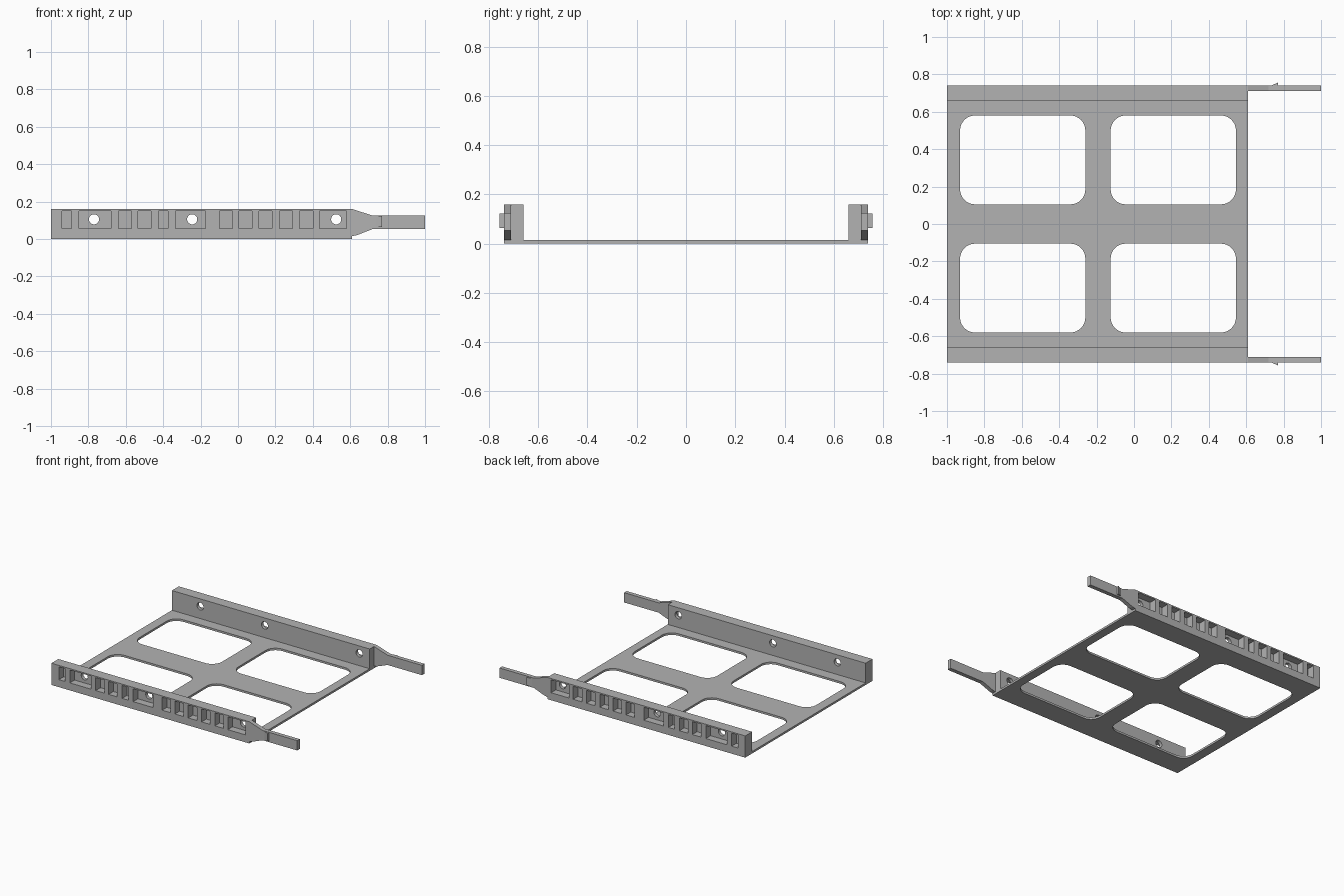
import bpy, bmesh, math
from mathutils import Vector

cube = bpy.data.objects.get("Cube")
if cube:
    bpy.data.objects.remove(cube, do_unlink=True)

grey = bpy.data.materials.new("grey plastic")
grey.use_nodes = True
colour = (0.45, 0.45, 0.45, 1)
grey.diffuse_color = colour
grey.node_tree.nodes["Principled BSDF"].inputs["Base Color"].default_value = colour


def prism(bm, points, low, high, axis):
    """Extrude a 2D outline: (x, y) along z, or (x, z) along y."""
    def place(p, d):
        return (p[0], p[1], d) if axis == "z" else (p[0], d, p[1])
    bottom = [bm.verts.new(place(p, low)) for p in points]
    top = [bm.verts.new(place(p, high)) for p in points]
    bm.faces.new(bottom)
    bm.faces.new(top[::-1])
    for i in range(len(points)):
        j = (i + 1) % len(points)
        bm.faces.new((bottom[i], top[i], top[j], bottom[j]))


def rect(x0, x1, y0, y1):
    return [(x0, y0), (x1, y0), (x1, y1), (x0, y1)]


def rounded_rect(x0, x1, y0, y1, r, steps=8):
    corners = [(x1 - r, y1 - r), (x0 + r, y1 - r), (x0 + r, y0 + r), (x1 - r, y0 + r)]
    return [(cx + r * math.cos(a), cy + r * math.sin(a))
            for k, (cx, cy) in enumerate(corners)
            for a in (math.pi / 2 * (k + s / steps) for s in range(steps + 1))]


def circle(x, z, r, n=32):
    return [(x + r * math.cos(math.tau * i / n), z + r * math.sin(math.tau * i / n))
            for i in range(n)]


def make(name, prisms):
    bm = bmesh.new()
    for p in prisms:
        prism(bm, *p)
    bmesh.ops.recalc_face_normals(bm, faces=bm.faces)
    mesh = bpy.data.meshes.new(name)
    bm.to_mesh(mesh)
    bm.free()
    mesh.materials.append(grey)
    obj = bpy.data.objects.new(name, mesh)
    bpy.context.collection.objects.link(obj)
    return obj


def cut(obj, prisms):
    cutter = make("cutter", prisms)
    cutter.hide_render = True
    mod = obj.modifiers.new("cut", "BOOLEAN")
    mod.operation = "DIFFERENCE"
    mod.solver = "EXACT"
    mod.object = cutter
    bpy.context.view_layer.objects.active = obj
    bpy.ops.object.modifier_apply(modifier=mod.name)
    bpy.data.objects.remove(cutter, do_unlink=True)


BACK, END = -1.0, 0.61
INNER, OUTER = 0.66, 0.74
HEIGHT, FLOOR = 0.16, 0.015

# Base plate with four rounded windows
plate = make("base_plate", [(rect(BACK, END, -INNER, INNER), 0, FLOOR, "z")])
cut(plate, [(rounded_rect(x, x + 0.67, y, y + 0.475, 0.08), -0.1, 0.1, "z")
            for x in (-0.93, -0.125) for y in (-0.58, 0.105)])

pockets = [(-0.94, -0.89), (-0.85, -0.68), (-0.64, -0.57), (-0.535, -0.465),
           (-0.425, -0.375), (-0.335, -0.175), (-0.10, -0.03), (0.005, 0.075),
           (0.113, 0.183), (0.222, 0.292), (0.33, 0.40), (0.435, 0.58)]
screw_holes = (-0.77, -0.245, 0.525)
arm_outline = [(END, FLOOR), (0.635, 0.02), (0.72, 0.053), (1, 0.053),
               (1, 0.125), (0.72, 0.125), (END, HEIGHT)]

for side, s in (("front", -1), ("back", 1)):
    # Side rail with outward pockets and screw holes
    rail = make(side + "_rail", [(rect(BACK, END, 0, HEIGHT), s * INNER, s * OUTER, "y")])
    cut(rail, [(rect(a, b, 0.055, 0.15), s * (OUTER - 0.055), s * 0.8, "y")
               for a, b in pockets])
    cut(rail, [(circle(x, 0.105, 0.027), s * 0.6, s * 0.8, "y") for x in screw_holes])
    # Tapered spring arm
    make(side + "_arm", [(arm_outline, s * 0.71, s * OUTER, "y")])
    # Small wedge catch on the arm
    wedge = [(0.735, s * OUTER), (0.77, s * 0.757), (0.77, s * OUTER)]
    make(side + "_catch", [(wedge, 0.063, 0.122, "z")])
